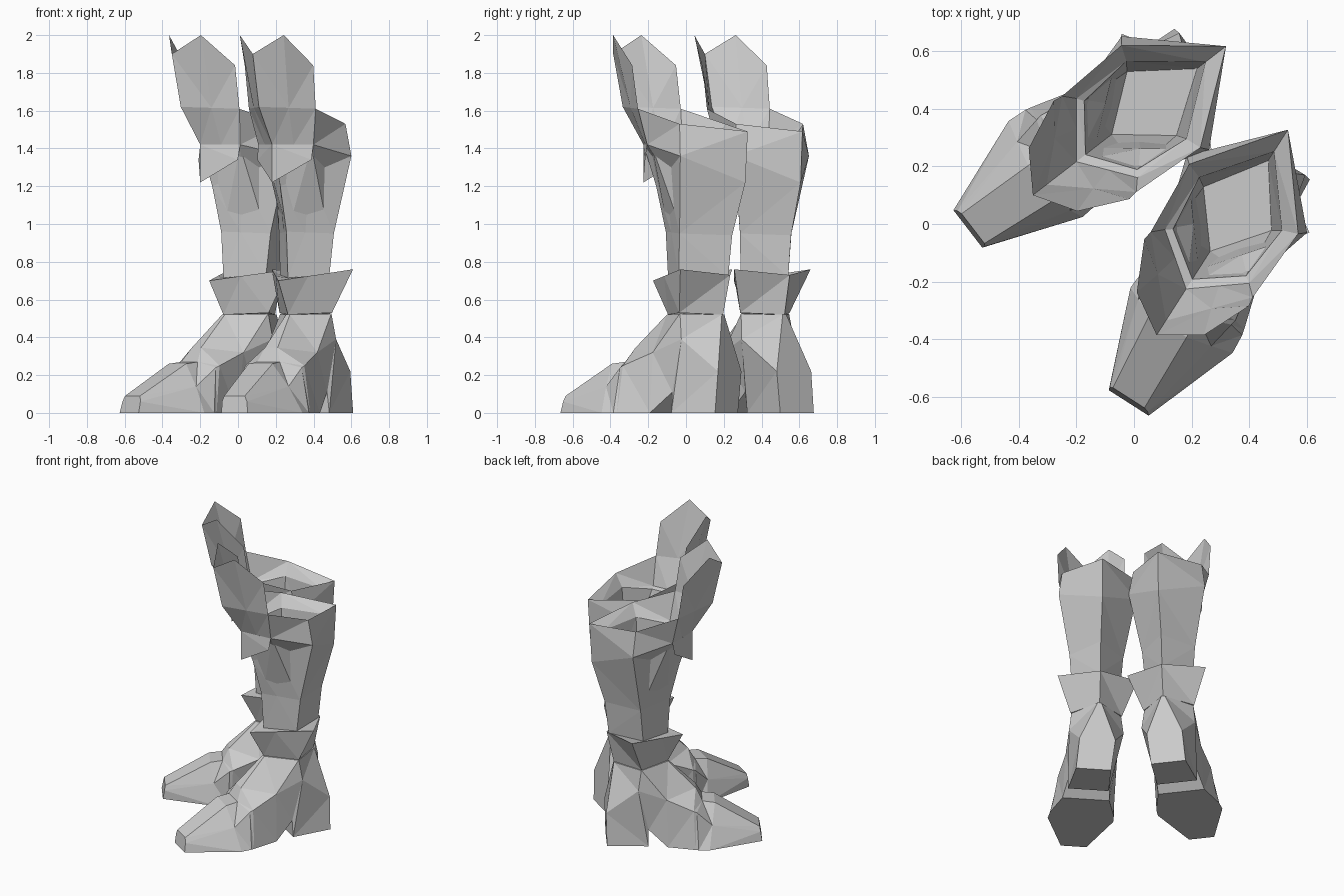
import bpy, bmesh, math
from mathutils import Vector, Matrix

if "Cube" in bpy.data.objects:
    bpy.data.objects.remove(bpy.data.objects["Cube"])

# Boot space: s = sideways (outward), f = backward along the boot, z = up
ORIGIN = Vector((0.07, -0.38))
OUT, BACK = Vector((0.843, -0.539)), Vector((0.539, 0.843))
TURN = 0.088


def right_boot(s, f, z):
    p = ORIGIN + OUT * s + BACK * f
    return Vector((p.x, p.y, z))


def left_boot(s, f, z):
    # reflected partner, turned and slid slightly
    p = Matrix.Rotation(-TURN, 3, 'Z') @ (right_boot(s, f, z) + Vector((0.052, 0.045, 0)))
    return Vector((p.y, p.x, z))


def centre(z):
    # the foot leans outward below the ankle
    return max(0.01, 0.055 * (1 - z / 0.5))


def make(name, faces, place, solid):
    bm = bmesh.new()
    for face in faces:
        bm.faces.new([bm.verts.new(place(s + centre(z), f, z)) for s, f, z in face])
    bmesh.ops.remove_doubles(bm, verts=bm.verts, dist=0.0005)
    bmesh.ops.triangulate(bm, faces=[f for f in bm.faces if len(f.verts) == 4])
    bmesh.ops.recalc_face_normals(bm, faces=bm.faces)
    me = bpy.data.meshes.new(name)
    bm.to_mesh(me)
    bm.free()
    ob = bpy.data.objects.new(name, me)
    bpy.context.collection.objects.link(ob)


def loft(rings, caps=(True, True)):
    faces = []
    for a, b in zip(rings, rings[1:]):
        n = len(a)
        faces += [(a[i], a[(i + 1) % n], b[(i + 1) % n], b[i]) for i in range(n)]
    if caps[0]:
        faces.append(rings[0])
    if caps[1]:
        faces.append(rings[-1])
    return faces


def mirrored(faces):
    return faces + [[(-s, f, z) for s, f, z in face] for face in faces]


def leg_ring(front, side, back, cheek=None):
    # front (f, z), side (s, f, z), back (f, z), cheek = point between front and side
    F, S, B = Vector((0, *front)), Vector(side), Vector((0, *back))
    G = Vector(cheek) if cheek else F.lerp(S, 0.4)
    flip = lambda v: (-v[0], v[1], v[2])
    return [tuple(F), tuple(G), tuple(S), tuple(B), flip(S), flip(G)]


def foot_section(bottom, mid, top):
    half = [bottom, mid, top]
    return half + [(-s, f, z) for s, f, z in reversed(half)]


# Foot: sections from toe to heel, each bottom, mid, top
foot = loft([
    foot_section((0.082, -0.25, 0), (0.078, -0.24, 0.06), (0.065, -0.235, 0.09)),
    foot_section((0.21, 0.09, 0), (0.15, 0.07, 0.14), (0.075, 0.05, 0.26)),
    foot_section((0.205, 0.16, 0), (0.18, 0.17, 0.24), (0.07, 0.13, 0.27)),
    foot_section((0.20, 0.18, 0), (0.185, 0.19, 0.25), (0.04, 0.17, 0.345)),
    foot_section((0.15, 0.355, 0), (0.165, 0.36, 0.32), (0.012, 0.345, 0.52)),
    foot_section((0.13, 0.475, 0.11), (0.175, 0.54, 0.39), (0.16, 0.52, 0.525)),
    foot_section((0.13, 0.477, 0), (0.175, 0.541, 0.39), (0.16, 0.522, 0.525)),
    foot_section((0.112, 0.74, 0), (0.115, 0.745, 0.22), (0.012, 0.69, 0.52)),
])

# Leg: ankle, flared cuff, calf, rim, then down inside the opening
cheek = (0.173, 0.324, 1.42)
rim_side = (0.224, 0.56, 1.53)
leg = loft([
    leg_ring((0.345, 0.52), (0.165, 0.52, 0.53), (0.69, 0.52)),
    leg_ring((0.25, 0.70), (0.255, 0.585, 0.76), (0.735, 0.73)),
    leg_ring((0.345, 0.715), (0.155, 0.51, 0.73), (0.722, 0.72)),
    leg_ring((0.33, 0.96), (0.172, 0.527, 0.95), (0.747, 0.94)),
    leg_ring((0.27, 1.20), (0.248, 0.58, 1.36), (0.83, 1.22)),
    leg_ring((0.19, 1.42), rim_side, (0.845, 1.49), cheek),
    leg_ring((0.23, 1.41), (0.17, 0.54, 1.45), (0.755, 1.44), (0.15, 0.34, 1.41)),
    leg_ring((0.345, 0.96), (0.14, 0.52, 0.96), (0.718, 0.96)),
])

# Knee guard: creased plate with two peaks, each row ridge, middle, corner
rows = [
    [(0, 0, 1.90), (0.138, 0.088, 2.0), (0.215, 0.257, 1.84)],
    [(0, 0.06, 1.62), (0.11, 0.18, 1.615), (0.21, 0.29, 1.61)],
    [(0, 0.19, 1.42), (0.09, 0.26, 1.42), cheek],
]
plates = [(a[i], a[i + 1], b[i + 1], b[i]) for a, b in zip(rows, rows[1:]) for i in (0, 1)]
plates.append((rows[1][2], rim_side, cheek))
knee_guard = mirrored(plates)

# Pointed tab hanging below the guard
tab = mirrored([[(0, 0.19, 1.42), cheek, (0.17, 0.31, 1.34), (0, 0.19, 1.22)]])

for side, place in (("right", right_boot), ("left", left_boot)):
    make(side + "_foot", foot, place, True)
    make(side + "_leg", leg, place, True)
    make(side + "_knee_guard", knee_guard, place, False)
    make(side + "_tab", tab, place, False)
